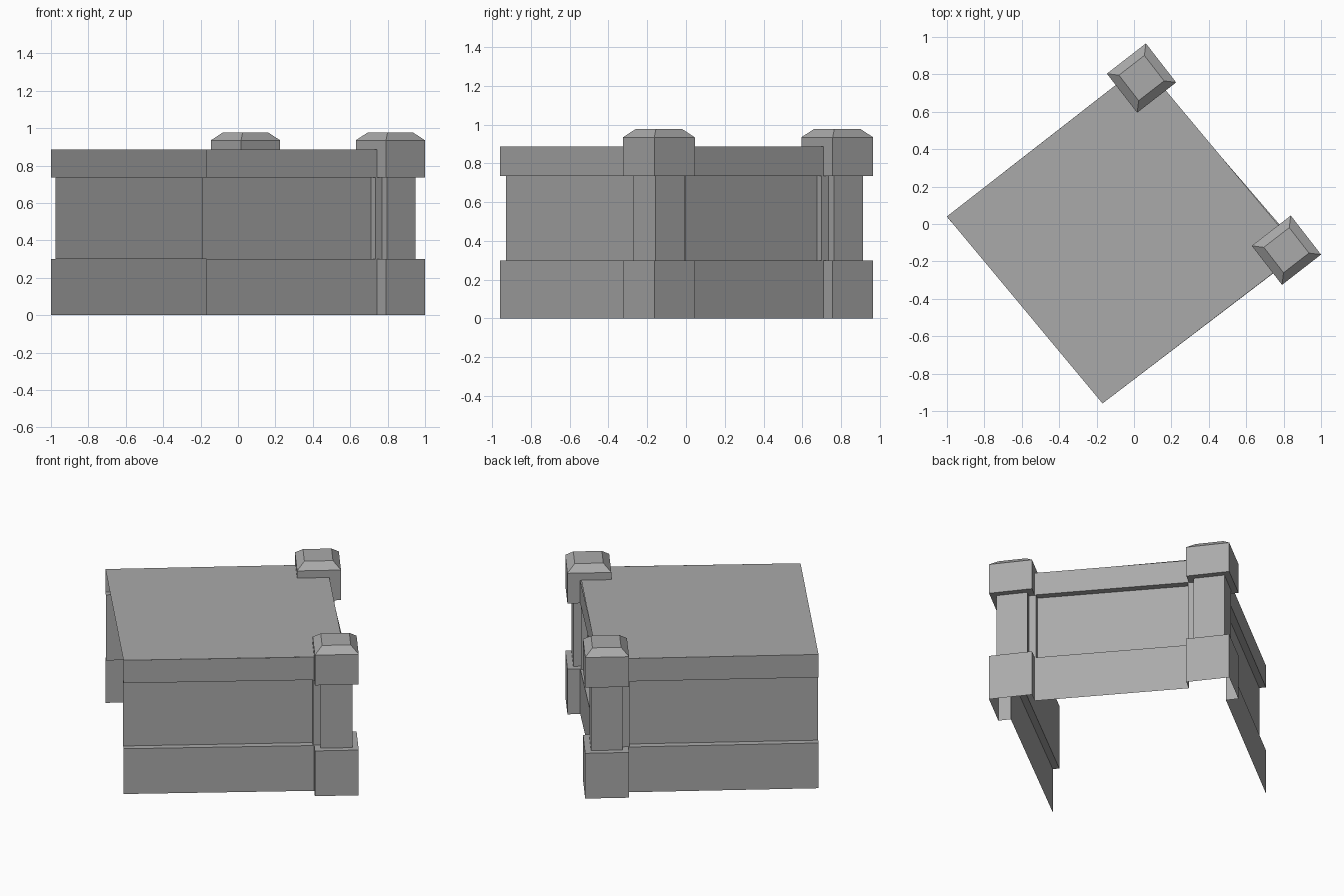
import bpy
import math
from mathutils import Vector, Matrix

cube = bpy.data.objects.get("Cube")
if cube:
    bpy.data.objects.remove(cube, do_unlink=True)

stone = bpy.data.materials.new("grey_stone")
stone.use_nodes = True
GREY = (0.4, 0.4, 0.4, 1)
stone.diffuse_color = GREY
stone.node_tree.nodes["Principled BSDF"].inputs["Base Color"].default_value = GREY

# Plan layout in the turned frame of the building
TURN = Matrix.Rotation(math.radians(37.8), 4, "Z")
FRONT_POST, BACK_POST = Vector((0.558, -0.61)), Vector((0.51, 0.592))
FRONT_END, BACK_END = Vector((-0.721, -0.655)), Vector((-0.766, 0.645))
BASE_TOP, BAND_LOW, ROOF, POST_TOP, CAP_TOP = 0.3, 0.735, 0.887, 0.935, 0.977
POST, SHAFT, CAP = 0.132, 0.095, 0.086      # half widths
WALL, RECESS = 0.055, 0.012                 # wall face from post centre
BLOCK, STEP = 0.14, 0.05                    # corner block beside the shaft


def add_mesh(name, faces):
    verts, index = [], []
    for face in faces:
        index.append(range(len(verts), len(verts) + len(face)))
        verts += [TURN @ Vector(p) for p in face]
    mesh = bpy.data.meshes.new(name)
    mesh.from_pydata(verts, [], [list(i) for i in index])
    mesh.materials.append(stone)
    obj = bpy.data.objects.new(name, mesh)
    bpy.context.collection.objects.link(obj)
    return obj


def wall_path(corner, inset):
    """Open outline: front wall, front post, side wall, back post, back wall."""
    mirrored = [(u, -v) for u, v in reversed(corner)]
    return ([FRONT_END + Vector((0, inset))]
            + [FRONT_POST + Vector(c) for c in corner]
            + [BACK_POST + Vector(c) for c in mirrored]
            + [BACK_END - Vector((0, inset))])


def at(points, z):
    return [(p[0], p[1], z) for p in points]


def skirt(low, high):
    n = len(low)
    return [(low[i], low[i + 1], high[i + 1], high[i]) for i in range(n - 1)]


def tier(name, path, z0, z1):
    add_mesh(name, skirt(at(path, z0), at(path, z1)))


def square(center, half):
    return [center + Vector((x * half, y * half))
            for x, y in ((-1, -1), (1, -1), (1, 1), (-1, 1))]


outer = wall_path([(-POST, -WALL), (-POST, -POST), (POST, -POST),
                   (POST, POST), (WALL, POST)], 0)
inner = wall_path([(-BLOCK, -RECESS), (-BLOCK, -STEP), (-SHAFT, -STEP),
                   (-SHAFT, -SHAFT), (SHAFT, -SHAFT), (SHAFT, SHAFT),
                   (STEP, SHAFT), (STEP, BLOCK), (RECESS, BLOCK)], 0.04)

# Wall tiers
tier("base_band", outer, 0, BASE_TOP)
tier("recessed_wall", inner, BASE_TOP, BAND_LOW)
tier("upper_band", outer, BAND_LOW, ROOF)

# Ledges joining the recessed wall to the bands
ring = outer + inner[::-1]
add_mesh("base_ledge", [at(ring, BASE_TOP)])
add_mesh("upper_ledge", [at(ring[::-1], BAND_LOW)])

# Flat roof
add_mesh("roof", [at([FRONT_END, FRONT_POST + Vector((WALL, -WALL)),
                      BACK_POST + Vector((WALL, WALL)), BACK_END], ROOF)])

# Bevelled post caps
for name, center in (("front_post_cap", FRONT_POST), ("back_post_cap", BACK_POST)):
    wide, narrow = square(center, POST), square(center, CAP)
    loops = [at(s + s[:1], z) for s, z in
             ((wide, ROOF), (wide, POST_TOP), (narrow, CAP_TOP))]
    add_mesh(name, skirt(loops[0], loops[1]) + skirt(loops[1], loops[2])
             + [at(narrow, CAP_TOP)])
